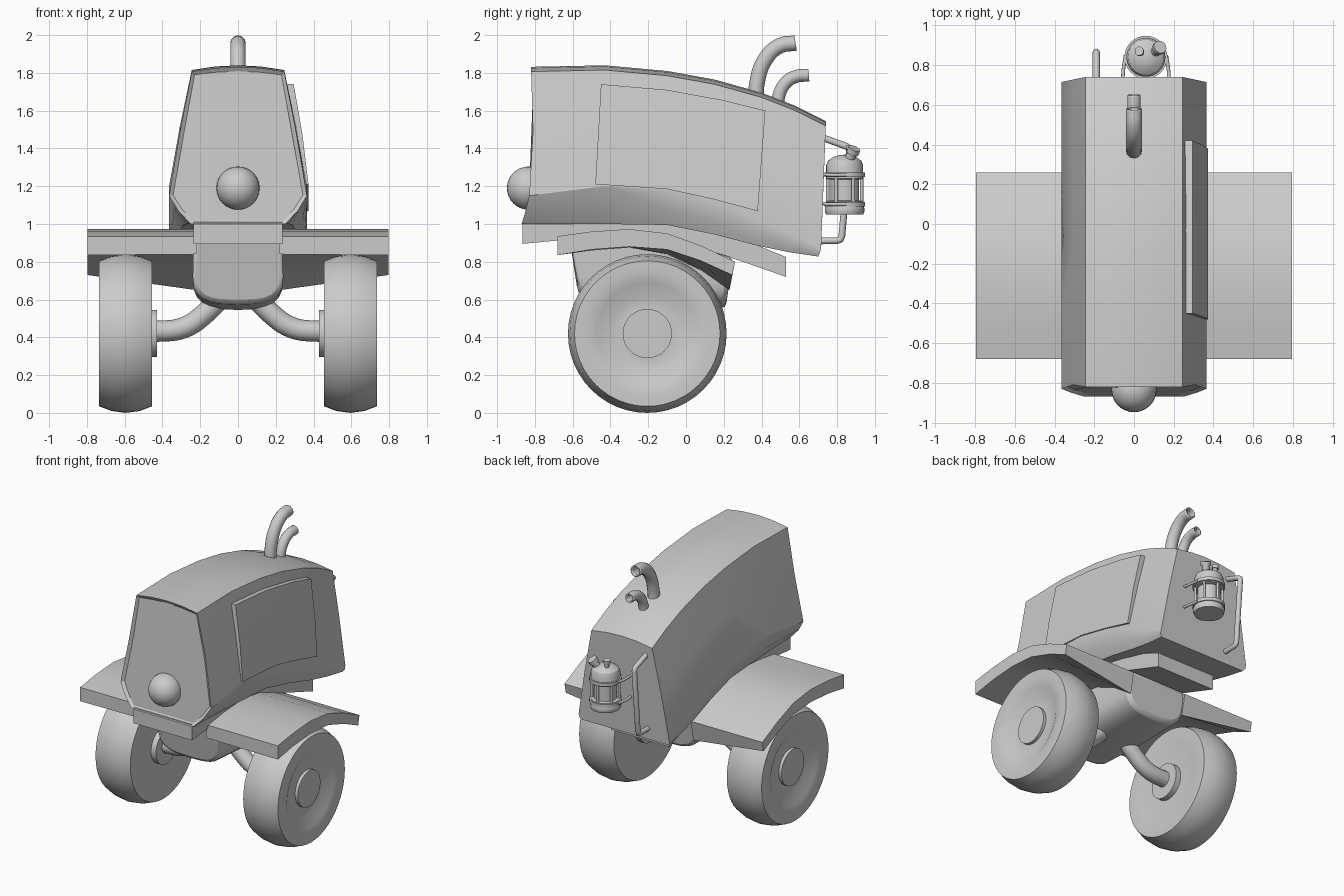
import bpy, bmesh, math
from mathutils import Vector, Matrix

if "Cube" in bpy.data.objects:
    bpy.data.objects.remove(bpy.data.objects["Cube"])


def finish(name, bm, angle=30):
    bmesh.ops.recalc_face_normals(bm, faces=bm.faces[:])
    me = bpy.data.meshes.new(name)
    bm.to_mesh(me)
    bm.free()
    for p in me.polygons:
        p.use_smooth = True
    me.set_sharp_from_angle(angle=math.radians(angle))
    ob = bpy.data.objects.new(name, me)
    bpy.context.collection.objects.link(ob)
    return ob


def loft(rings):
    """Closed skin through rings of points; returns bmesh and the first cap."""
    bm = bmesh.new()
    vs = [[bm.verts.new(p) for p in r] for r in rings]
    n = len(vs[0])
    for a, b in zip(vs, vs[1:]):
        for i in range(n):
            j = (i + 1) % n
            bm.faces.new((a[i], a[j], b[j], b[i]))
    cap = bm.faces.new(vs[0])
    bm.faces.new(vs[-1][::-1])
    return bm, cap


def revolve(name, profile, matrix, seg=40, angle=30):
    """Spin (radius, height) points around local z."""
    bm = bmesh.new()
    vs = [bm.verts.new((r, 0, h)) for r, h in profile]
    es = [bm.edges.new(e) for e in zip(vs, vs[1:])]
    bmesh.ops.spin(bm, geom=vs + es, cent=(0, 0, 0), axis=(0, 0, 1),
                   angle=math.tau, steps=seg, use_duplicate=False)
    bmesh.ops.remove_doubles(bm, verts=bm.verts[:], dist=1e-4)
    bm.transform(matrix)
    return finish(name, bm, angle)


def tube(name, pts, r, smooth=True, hollow=False):
    cu = bpy.data.curves.new(name, 'CURVE')
    cu.dimensions = '3D'
    cu.bevel_depth = r
    cu.bevel_resolution = 4
    cu.use_fill_caps = not hollow
    cu.resolution_u = 8
    if smooth:
        sp = cu.splines.new('BEZIER')
        sp.bezier_points.add(len(pts) - 1)
        for b, p in zip(sp.bezier_points, pts):
            b.co = p
            b.handle_left_type = b.handle_right_type = 'AUTO'
    else:
        sp = cu.splines.new('POLY')
        sp.points.add(len(pts) - 1)
        for b, p in zip(sp.points, pts):
            b.co = (*p, 1)
    ob = bpy.data.objects.new(name, cu)
    bpy.context.collection.objects.link(ob)
    if hollow:
        m = ob.modifiers.new('wall', 'SOLIDIFY')
        m.thickness = 0.01
        m.offset = -1
    return ob


# Hood: (y top, z top, y middle, z middle, y bottom, z bottom, bottom half width)
stations = [(-.82, 1.832, -.83, 1.15, -.87, 1.00, .25),
            (-.43, 1.84, -.43, 1.20, -.43, 1.00, .27),
            (-.10, 1.81, -.10, 1.18, -.10, .995, .29),
            (.15, 1.765, .15, 1.12, .15, .945, .31),
            (.40, 1.695, .39, 1.02, .38, .885, .33),
            (.58, 1.625, .56, .94, .55, .85, .34),
            (.74, 1.545, .715, .87, .70, .828, .35)]
rings = []
for yt, zt, ym, zm, yb, zb, wb in stations:
    half = [(.12, yt, zt - .006), (.245, yt, zt - .025),
            (.307, (yt + ym) / 2 + (.015 if yt < -.8 else 0), (zt + zm) / 2),
            (.365, ym, zm), (wb * .5 + .19, (ym + yb) / 2, zm * .45 + zb * .55),
            (wb, yb, zb)]
    rings.append([(0, yt, zt)] + half + [(-x, y, z) for x, y, z in half[::-1]])
bm, cap = loft(rings)
bmesh.ops.recalc_face_normals(bm, faces=bm.faces[:])
bmesh.ops.inset_region(bm, faces=[cap], thickness=.022, depth=-.015)
finish('hood', bm, 28)

# Headlight
bm = bmesh.new()
bmesh.ops.create_uvsphere(bm, u_segments=32, v_segments=16, radius=.114,
                          matrix=Matrix.Translation((0, -.834, 1.19)))
finish('headlight', bm, 60)

# Side access panel, only on the +x side
top = [(-.45, 1.74), (-.1, 1.71), (.2, 1.655), (.42, 1.60)]
bot = [(-.48, 1.21), (-.1, 1.185), (.15, 1.13), (.38, 1.068)]
rings = []
for (ya, za), (yb, zb) in zip(top, bot):
    ym, zm = (ya + yb) / 2, (za + zb) / 2
    rings.append([(.25, ya, za), (.295, ya, za), (.341, ym, zm),
                  (.373, yb, zb), (.345, yb, zb), (.30, ym, zm)])
finish('side_panel', loft(rings)[0])

# Chassis rail under the hood: (y, z bottom, z top)
rail = [(-.865, .895, 1.01), (-.6, .92, 1.03), (-.3, .93, 1.04), (-.05, .91, 1.02),
        (.2, .835, .96), (.53, .72, .825)]
finish('chassis', loft([[(-.235, y, a), (.235, y, a), (.235, y, b), (-.235, y, b)]
                        for y, a, b in rail])[0])

# Gearbox housing with a rounded belly
rings = []
for yt, yb, zb, zt in [(-.62, -.55, .575, .95), (-.2, -.2, .545, .96), (.25, .21, .555, .82)]:
    ring = [(.235, yt, zt)]
    for i in range(13):
        a = math.pi * i / 12
        c, s = math.cos(a), math.sin(a)
        x = .24 * math.copysign(abs(c) ** .7, c)
        f = s ** .7 if s > 1e-6 else 0
        ring.append((x, yt + (yb - yt) * (.4 + .6 * f), .72 + (zb - .72) * f))
    ring.append((-.235, yt, zt))
    rings.append(ring)
g = finish('gearbox', loft(rings)[0], 40)
bv = g.modifiers.new('bevel', 'BEVEL')
bv.width = .025
bv.segments = 2
bv.limit_method = 'ANGLE'
bv.angle_limit = math.radians(50)

# Fenders, wheels and axle arms, both sides
fender = [(-.68, .935, .835, .84), (-.5, .96, .865, .86), (-.3, .973, .88, .875),
          (-.1, .95, .865, .84), (.08, .885, .805, .755), (.26, .80, .73, .65)]
tyre = [(0, -.125), (.2, -.125), (.28, -.135), (.33, -.14), (.385, -.14), (.41, -.075),
        (.42, 0), (.41, .075), (.385, .14), (.33, .14), (.27, .132), (.20, .095),
        (.135, .10), (.13, .10), (.13, .122), (0, .122)]
for s, side in ((1, 'right'), (-1, 'left')):
    finish('fender_' + side,
           loft([[(s * .22, y, t), (s * .797, y, t), (s * .797, y - (.015 if y > .2 else 0), b),
                  (s * .22, y - (.03 if y > .2 else 0), c)] for y, t, b, c in fender])[0])
    out = Matrix.Translation((s * .595, -.205, .42)) @ Matrix.Rotation(s * math.pi / 2, 4, 'Y')
    revolve('wheel_' + side, tyre, out, 48, 35)
    revolve('hub_flange_' + side, [(0, -.165), (.125, -.165), (.125, -.12), (0, -.12)], out)
    tube('axle_arm_' + side, [(s * .06, -.205, .65), (s * .17, -.205, .53),
                              (s * .29, -.205, .45), (s * .45, -.205, .43)], .056)

# Exhaust pipes with open ends
tube('exhaust_tall', [(0, .375, 1.62), (0, .375, 1.74), (0, .425, 1.88), (0, .50, 1.945),
                      (0, .58, 1.958)], .041, hollow=True)
tube('exhaust_short', [(0, .49, 1.58), (0, .49, 1.67), (0, .53, 1.75), (0, .585, 1.782),
                       (0, .65, 1.788)], .034, hollow=True)

# Grab handle on the back
h = -.19
tube('grab_handle', [(h, .68, .91), (h, .80, .912), (h, .818, .918), (h, .825, .935),
                     (h, .865, 1.385), (h, .862, 1.402), (h, .848, 1.412), (h, .70, 1.465)],
     .018, smooth=False)

# Canister with caged lower part
cx, cy = .06, .84
at = Matrix.Translation((cx, cy, 0))
revolve('canister', [(0, 1.05), (.098, 1.05), (.104, 1.065), (.104, 1.085), (.098, 1.10),
                     (.098, 1.12), (.076, 1.125), (.076, 1.235), (.098, 1.24), (.098, 1.31),
                     (.088, 1.335), (.06, 1.355), (.03, 1.365), (0, 1.367)], at, 32)
for i, z in enumerate((1.105, 1.26)):
    revolve(f'canister_band_{i}', [(.09, z - .012), (.108, z - .012), (.108, z + .012),
                                   (.09, z + .012)], at, 32)
    for s in (-1, 1):
        tube(f'canister_bracket_{i}_{s}', [(cx + s * .115, .68, z + .01), (cx + s * .115, .76, z),
                                           (cx + s * .103, .85, z)], .009)
for i in range(6):
    a = math.tau * (i + .5) / 6
    x, y = cx + .09 * math.cos(a), cy + .09 * math.sin(a)
    tube(f'cage_bar_{i}', [(x, y, 1.09), (x, y, 1.27)], .009, smooth=False)

# Filler cap and valve on the canister
for name, base, tip, r in (('filler', (.10, .86, 1.33), (.13, .89, 1.395), .026),
                           ('filler_cap', (.121, .881, 1.375), (.132, .892, 1.40), .034),
                           ('valve', (.035, .862, 1.33), (.027, .87, 1.41), .016),
                           ('valve_cap', (.029, .868, 1.39), (.026, .871, 1.415), .023)):
    tube(name, [base, tip], r, smooth=False)
